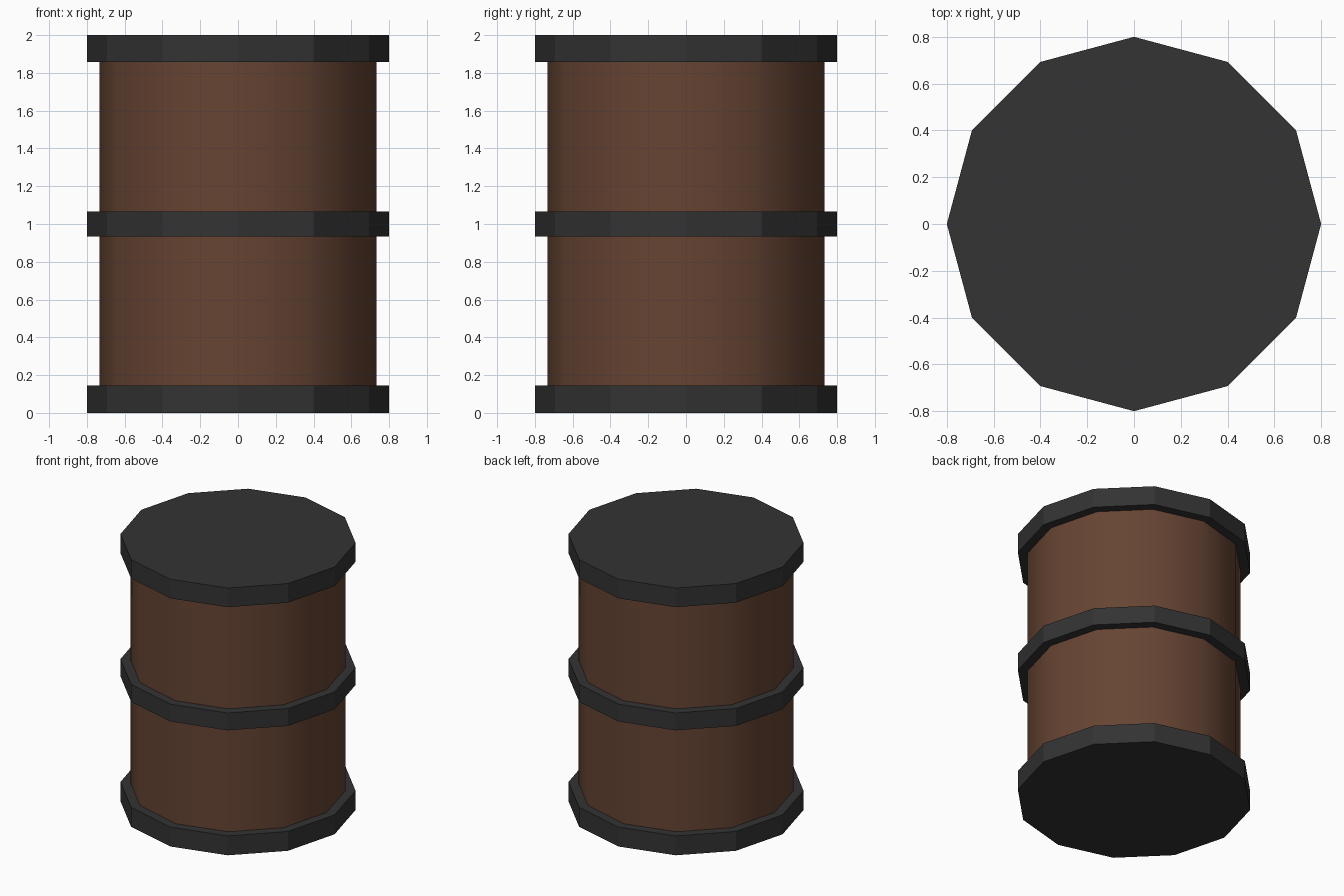
import bpy
from math import radians

cube = bpy.data.objects.get("Cube")
if cube:
    bpy.data.objects.remove(cube, do_unlink=True)

SIDES = 12


def make_material(name, color):
    mat = bpy.data.materials.new(name)
    mat.use_nodes = True
    mat.diffuse_color = color
    mat.node_tree.nodes["Principled BSDF"].inputs["Base Color"].default_value = color
    return mat


def drum(name, radius, bottom, top, mat, smooth=False):
    """Upright twelve-sided cylinder between two heights."""
    bpy.ops.mesh.primitive_cylinder_add(
        vertices=SIDES, radius=radius, depth=top - bottom,
        location=(0, 0, (bottom + top) / 2))
    obj = bpy.context.object
    obj.name = name
    obj.data.materials.append(mat)
    if smooth:
        bpy.ops.object.shade_smooth_by_angle(angle=radians(40))
    return obj


brown = make_material("brown wood", (0.133, 0.058, 0.033, 1))
dark = make_material("dark iron", (0.033, 0.033, 0.033, 1))

# Wooden body, its ends hidden inside the bands
drum("barrel_body", 0.733, 0.05, 1.95, brown, smooth=True)

# Iron end caps and middle hoop
for name, bottom, top in (("bottom_cap", 0, 0.145),
                          ("middle_hoop", 0.935, 1.065),
                          ("top_cap", 1.857, 2)):
    drum(name, 0.8, bottom, top, dark)
